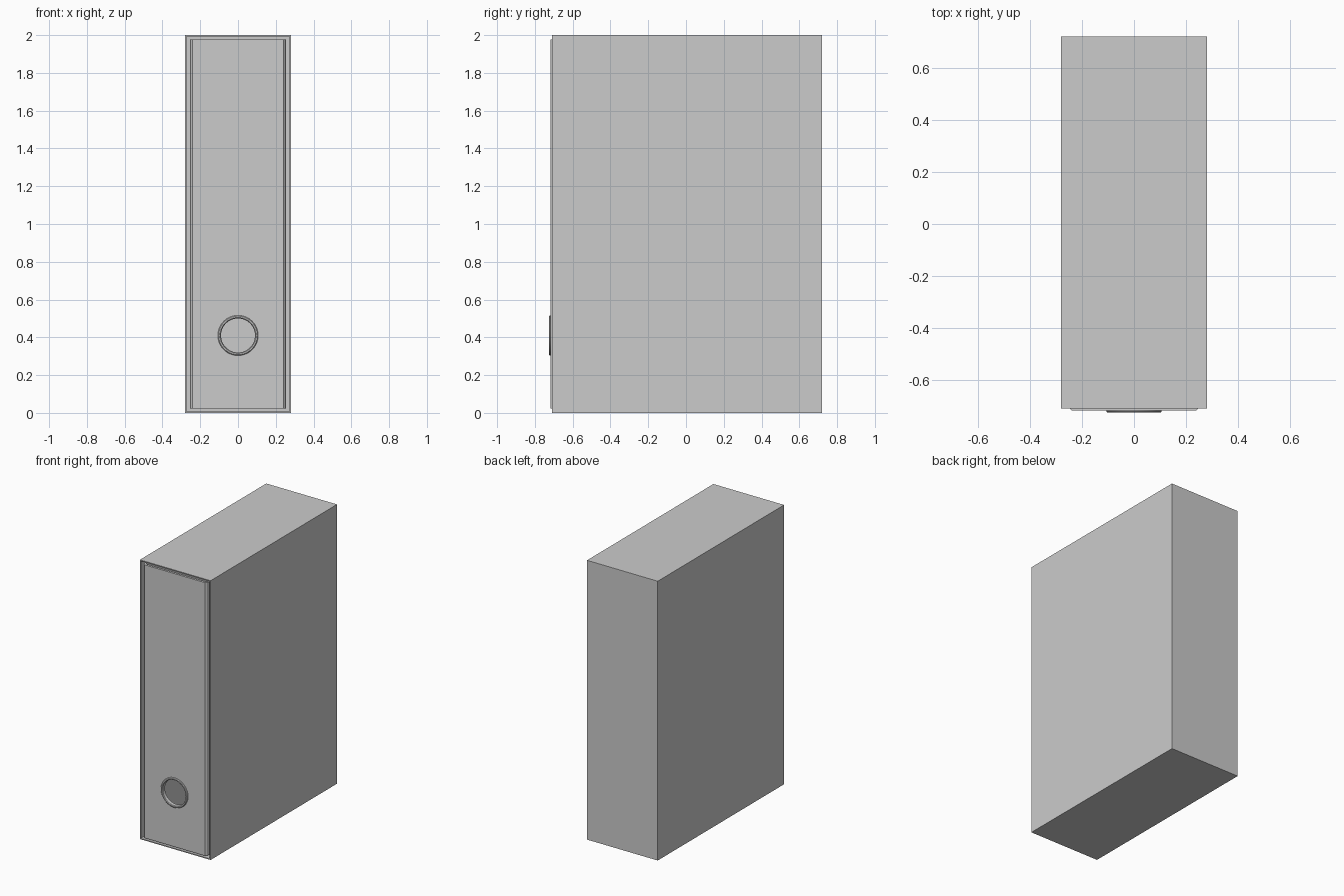
import bpy, bmesh, math
from mathutils import Matrix

if "Cube" in bpy.data.objects:
    bpy.data.objects.remove(bpy.data.objects["Cube"])


def make_object(name, bm):
    bmesh.ops.recalc_face_normals(bm, faces=bm.faces)
    mesh = bpy.data.meshes.new(name)
    bm.to_mesh(mesh)
    bm.free()
    ob = bpy.data.objects.new(name, mesh)
    bpy.context.collection.objects.link(ob)
    return ob


def extrude_profile(name, points, z0, z1):
    """Closed xy outline raised from z0 to z1."""
    bm = bmesh.new()
    face = bm.faces.new([bm.verts.new((x, y, z0)) for x, y in points])
    new = bmesh.ops.extrude_face_region(bm, geom=[face])["geom"]
    verts = [g for g in new if isinstance(g, bmesh.types.BMVert)]
    bmesh.ops.translate(bm, verts=verts, vec=(0, 0, z1 - z0))
    return make_object(name, bm)


def shade(ob):
    bpy.ops.object.select_all(action='DESELECT')
    ob.select_set(True)
    bpy.context.view_layer.objects.active = ob
    bpy.ops.object.shade_smooth_by_angle(angle=math.radians(35))


# Slipcase: five thin walls, open at the front
bm = bmesh.new()
bmesh.ops.create_cube(bm, size=1, matrix=Matrix.Translation((0, 0.005, 1))
                      @ Matrix.Diagonal((0.56, 1.43, 2, 1)))
bm.normal_update()
bmesh.ops.delete(bm, geom=[f for f in bm.faces if f.normal.y < -0.9], context='FACES')
case = make_object("slipcase", bm)
for f in case.data.polygons:
    # walls must thicken inwards, so normals point out of the box
    if f.normal.dot(f.center - case.data.vertices[0].co.lerp(case.data.vertices[-1].co, 0.5)) < 0:
        f.flip()
wall = case.modifiers.new("wall", 'SOLIDIFY')
wall.thickness = 0.01
wall.offset = -1

# Folder: spine and two covers as one U-shaped board
half = [(0.24, -0.717), (0.25, -0.707), (0.254, -0.69), (0.254, 0.69),
        (0.242, 0.69), (0.242, -0.69), (0.236, -0.701)]
outline = half + [(-x, y) for x, y in reversed(half)]
folder = extrude_profile("folder", outline, 0.022, 1.978)

# Finger hole through the spine
HOLE_Z = 0.41
bm = bmesh.new()
bmesh.ops.create_cone(bm, cap_ends=True, segments=64, radius1=0.095, radius2=0.095, depth=0.1,
                      matrix=Matrix.Translation((0, -0.71, HOLE_Z)) @ Matrix.Rotation(math.pi / 2, 4, 'X'))
cutter = make_object("hole_cutter", bm)
cutter.hide_render = True
cutter.hide_set(True)
cut = folder.modifiers.new("finger_hole", 'BOOLEAN')
cut.operation = 'DIFFERENCE'
cut.solver = 'EXACT'
cut.object = cutter

# Finger ring: lathed rim lining the hole
rim = [(0.107, -0.715), (0.106, -0.721), (0.102, -0.725), (0.095, -0.725),
       (0.091, -0.721), (0.090, -0.715), (0.090, -0.698), (0.107, -0.698)]
SEG = 64
bm = bmesh.new()
rings = [[bm.verts.new((r * math.cos(a), y, HOLE_Z + r * math.sin(a))) for r, y in rim]
         for a in (2 * math.pi * i / SEG for i in range(SEG))]
n = len(rim)
for i in range(SEG):
    p, q = rings[i], rings[(i + 1) % SEG]
    for j in range(n):
        k = (j + 1) % n
        bm.faces.new((p[j], p[k], q[k], q[j]))
ring = make_object("finger_ring", bm)
shade(ring)
